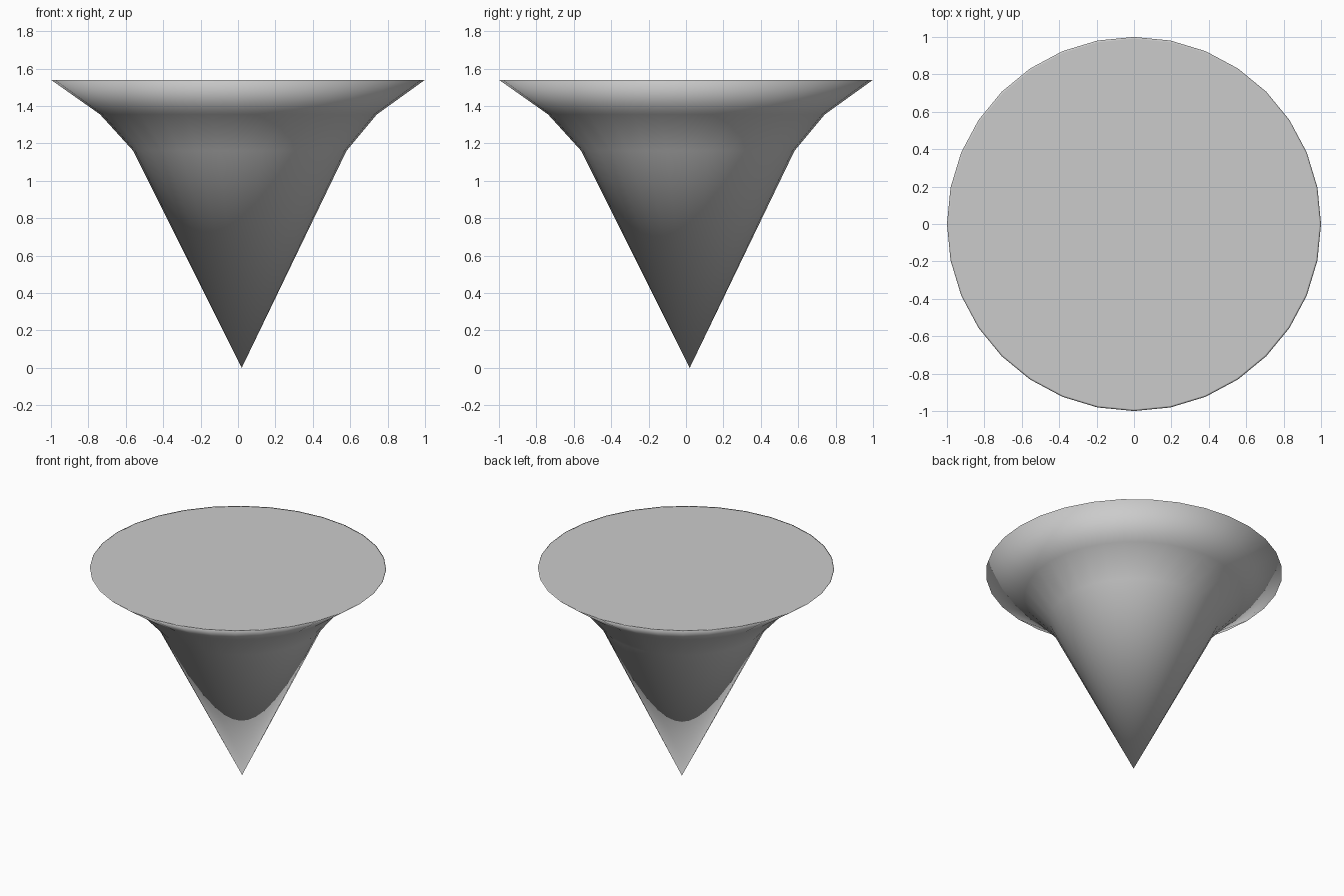
import bpy, bmesh
from math import cos, sin, pi

if "Cube" in bpy.data.objects:
    bpy.data.objects.remove(bpy.data.objects["Cube"])

SIDES = 32
# rings from bottom to top: radius, height, sideways drift of the centre
RINGS = [(0.57, 1.16, 0.01), (0.74, 1.355, 0.0025), (1.0, 1.54, 0.0), (0.99, 1.54, 0.0)]

bm = bmesh.new()


def ring(r, z, d):
    return [bm.verts.new((d + r * cos(2 * pi * i / SIDES),
                          d + r * sin(2 * pi * i / SIDES), z)) for i in range(SIDES)]


# pointed tip, slightly off centre
tip = bm.verts.new((0.02, 0.02, 0.0))
loops = [ring(*r) for r in RINGS]
for i in range(SIDES):
    bm.faces.new((tip, loops[0][(i + 1) % SIDES], loops[0][i]))

# flared wall and narrow rim border
for a, b in zip(loops, loops[1:]):
    for i in range(SIDES):
        j = (i + 1) % SIDES
        bm.faces.new((a[i], a[j], b[j], b[i]))

# flat top
bm.faces.new(loops[-1])
bmesh.ops.recalc_face_normals(bm, faces=bm.faces[:])
for f in bm.faces:
    f.smooth = True

mesh = bpy.data.meshes.new("flared_cone")
bm.to_mesh(mesh)
bm.free()
obj = bpy.data.objects.new("flared_cone", mesh)
bpy.context.collection.objects.link(obj)
